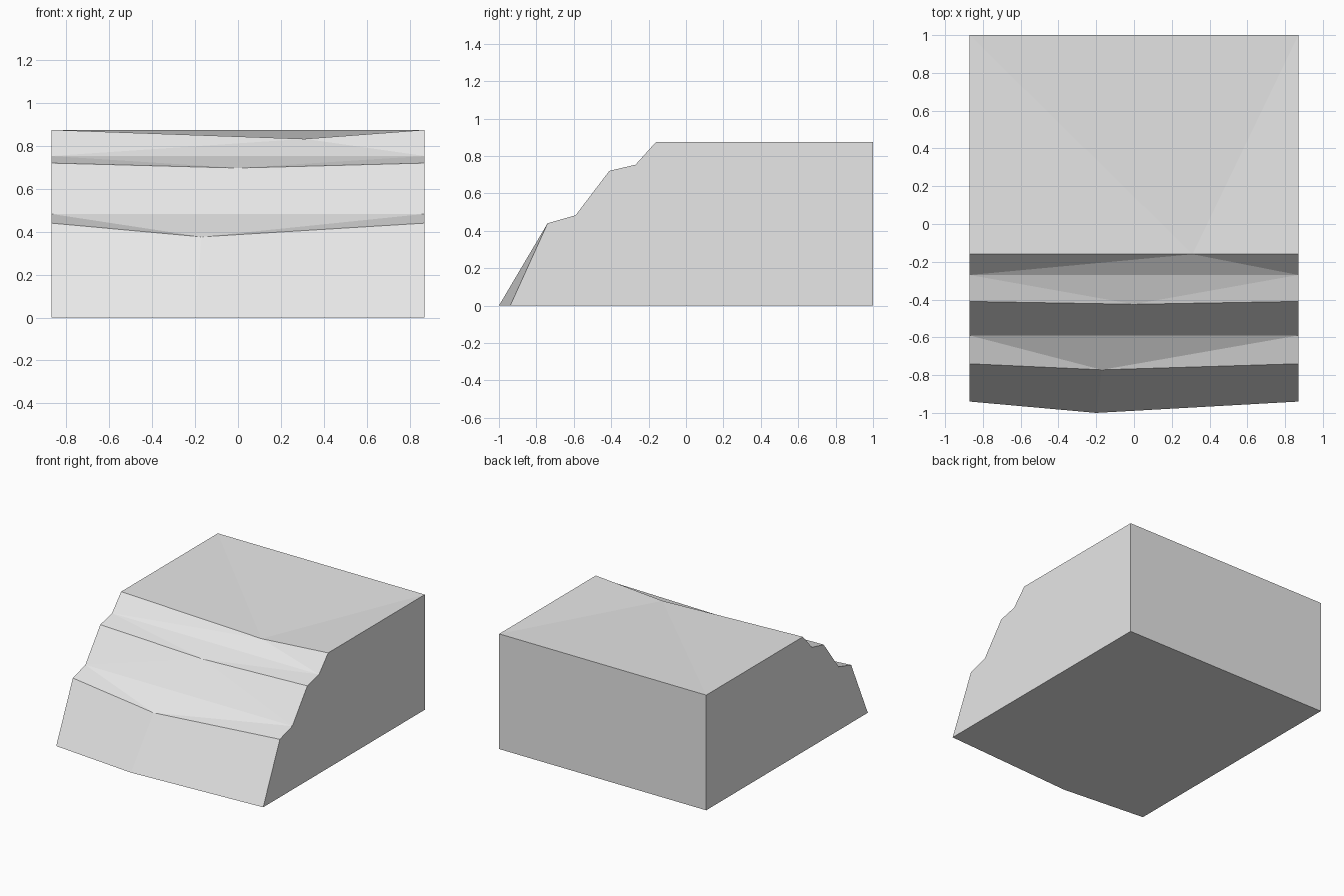
import bpy
import bmesh

cube = bpy.data.objects.get("Cube")
if cube:
    bpy.data.objects.remove(cube, do_unlink=True)

HALF_WIDTH = 0.87

# Rows around the block: end (y, z) and an optional bent middle (x, y, z)
ROWS = [
    ((-0.94, 0), (-0.2, -1.0, 0)),            # front foot
    ((-0.74, 0.44), (-0.17, -0.772, 0.376)),  # lower lip
    ((-0.59, 0.483), None),                   # lower ledge back
    ((-0.41, 0.72), (0, -0.425, 0.697)),      # upper lip
    ((-0.27, 0.753), None),                   # upper ledge back
    ((-0.16, 0.875), (0.31, -0.16, 0.833)),   # crest
    ((1.0, 0.875), None),                     # back top
    ((1.0, 0), None),                         # back foot
]


def grey_material():
    mat = bpy.data.materials.new("stone grey")
    colour = (0.8, 0.8, 0.8, 1)
    mat.use_nodes = True
    mat.diffuse_color = colour
    for node in mat.node_tree.nodes:
        if node.type == 'BSDF_PRINCIPLED':
            node.inputs["Base Color"].default_value = colour
    return mat


def bridge(bm, a, b):
    """Fill the strip between two rows, fanning from any bent middle."""
    (a0, am, a1), (b0, bm_mid, b1) = a, b
    if am and bm_mid:
        bm.faces.new((a0, am, bm_mid, b0))
        bm.faces.new((am, a1, b1, bm_mid))
    elif am or bm_mid:
        mid = am or bm_mid
        bm.faces.new((a0, mid, b0))
        bm.faces.new((a1, b1, mid))
        bm.faces.new((mid, b1, b0) if am else (a0, a1, mid))
    else:
        bm.faces.new((a0, a1, b1, b0))


bm = bmesh.new()
rows = []
for (y, z), mid in ROWS:
    rows.append((bm.verts.new((-HALF_WIDTH, y, z)),
                 bm.verts.new(mid) if mid else None,
                 bm.verts.new((HALF_WIDTH, y, z))))

# Front, top, back and underside
for i, row in enumerate(rows):
    bridge(bm, row, rows[(i + 1) % len(rows)])

# Flat side walls
for side in (0, 2):
    bm.faces.new([row[side] for row in rows])

bmesh.ops.recalc_face_normals(bm, faces=bm.faces)
mesh = bpy.data.meshes.new("stepped_block")
bm.to_mesh(mesh)
bm.free()

mesh.materials.append(grey_material())
block = bpy.data.objects.new("stepped_block", mesh)
bpy.context.collection.objects.link(block)
